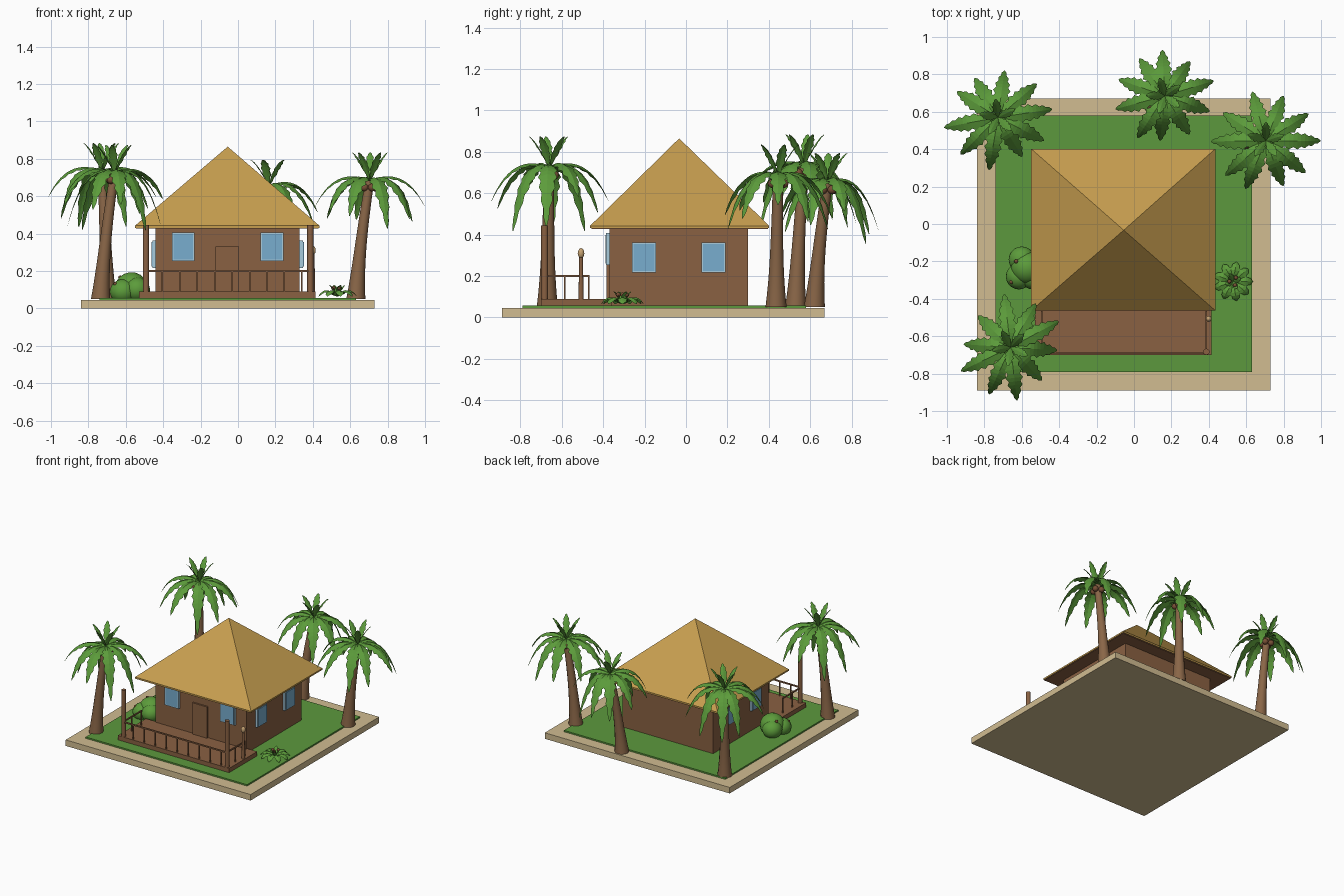
import bpy, bmesh, math, random
from mathutils import Vector

if "Cube" in bpy.data.objects:
    bpy.data.objects.remove(bpy.data.objects["Cube"])
random.seed(4)


def mat(name, r, g, b):
    m = bpy.data.materials.new(name)
    m.diffuse_color = tuple(((c + 0.055) / 1.055) ** 2.4 for c in (r, g, b)) + (1,)
    m.use_nodes = True
    m.node_tree.nodes["Principled BSDF"].inputs["Base Color"].default_value = m.diffuse_color
    return m


SAND = mat("sand", 0.82, 0.74, 0.57)
GRASS = mat("grass green", 0.36, 0.60, 0.24)
WOOD = mat("wood brown", 0.54, 0.38, 0.26)
TRUNK = mat("trunk brown", 0.54, 0.40, 0.28)
THATCH = mat("thatch gold", 0.78, 0.62, 0.31)
GLASS = mat("window blue", 0.47, 0.68, 0.81)
FRAME = mat("frame pale blue", 0.66, 0.80, 0.87)
LEAF = mat("leaf green", 0.36, 0.61, 0.23)
NUT = mat("coconut brown", 0.47, 0.31, 0.21)
LAMP = mat("lamp tan", 0.78, 0.64, 0.45)


def finish(bm, name, m, smooth=None):
    me = bpy.data.meshes.new(name)
    bm.to_mesh(me)
    bm.free()
    ob = bpy.data.objects.new(name, me)
    bpy.context.collection.objects.link(ob)
    me.materials.append(m)
    if smooth:
        bpy.ops.object.select_all(action='DESELECT')
        ob.select_set(True)
        bpy.context.view_layer.objects.active = ob
        bpy.ops.object.shade_smooth_by_angle(angle=math.radians(smooth))
    return ob


def box(name, x0, x1, y0, y1, z0, z1, m):
    bm = bmesh.new()
    bmesh.ops.create_cube(bm, size=1)
    for v in bm.verts:
        v.co = ((x0 + x1) / 2 + v.co.x * (x1 - x0),
                (y0 + y1) / 2 + v.co.y * (y1 - y0),
                (z0 + z1) / 2 + v.co.z * (z1 - z0))
    return finish(bm, name, m)


def ball(name, c, r, m, stretch=(1, 1, 1), sub=2):
    bm = bmesh.new()
    bmesh.ops.create_icosphere(bm, subdivisions=sub, radius=r)
    for v in bm.verts:
        v.co = Vector(c) + Vector([a * s for a, s in zip(v.co, stretch)])
    return finish(bm, name, m, 60)


def tube(name, rings, m, sides=12):
    """Loft of horizontal circles given as (centre, radius)."""
    bm = bmesh.new()
    loops = [[bm.verts.new((c[0] + r * math.cos(2 * math.pi * k / sides),
                            c[1] + r * math.sin(2 * math.pi * k / sides), c[2]))
              for k in range(sides)] for c, r in rings]
    for a, b in zip(loops, loops[1:]):
        for k in range(sides):
            j = (k + 1) % sides
            bm.faces.new((a[k], a[j], b[j], b[k]))
    bm.faces.new(loops[0][::-1])
    bm.faces.new(loops[-1])
    return finish(bm, name, m, 45)


def leaf(bm, c, ang, reach, rise, drop, width, teeth=7):
    """Arched, folded blade with a saw-toothed edge; ends at height -drop."""
    out = Vector((math.cos(ang), math.sin(ang), 0))
    side = Vector((-out.y, out.x, 0))
    n, prev = teeth * 2, None
    for i in range(n + 1):
        t = i / n
        mid = Vector(c) + out * reach * (1.3 * t - 0.3 * t * t)
        mid.z += rise * t - (rise + drop) * t ** 2
        w = width * (0.12 + 0.88 * math.sin(math.pi * min(1, t ** 0.85)))
        w *= 1 if i % 2 else 0.72
        if i == n:
            w = 0.002
        down = Vector((0, 0, -0.35 * w))
        row = [bm.verts.new(p) for p in (mid - side * w + down, mid, mid + side * w + down)]
        if prev:
            for k in (0, 1):
                bm.faces.new((prev[k], row[k], row[k + 1], prev[k + 1]))
        prev = row


# island
box("sand_base", -0.84, 0.73, -0.89, 0.67, 0, 0.046, SAND)
box("lawn", -0.74, 0.63, -0.79, 0.58, 0.04, 0.057, GRASS)

# hut and porch floor
box("hut_walls", -0.44, 0.33, -0.37, 0.30, 0.055, 0.435, WOOD)
box("porch_deck", -0.53, 0.415, -0.70, -0.36, 0.055, 0.09, WOOD)
box("door", -0.12, 0.005, -0.383, -0.37, 0.09, 0.33, WOOD)

# thatched pyramid roof over a flat wooden soffit
box("roof_soffit", -0.545, 0.43, -0.457, 0.397, 0.427, 0.433, WOOD)
bm = bmesh.new()
rim = [(-0.55, -0.463), (0.435, -0.463), (0.435, 0.402), (-0.55, 0.402)]
lo = [bm.verts.new((x, y, 0.431)) for x, y in rim]
hi = [bm.verts.new((x, y, 0.443)) for x, y in rim]
top = bm.verts.new((-0.055, -0.033, 0.865))
bm.faces.new(lo[::-1]).material_index = 1
for k in range(4):
    j = (k + 1) % 4
    bm.faces.new((lo[k], lo[j], hi[j], hi[k]))
    bm.faces.new((hi[k], hi[j], top))
finish(bm, "thatched_roof", THATCH).data.materials.append(WOOD)

# windows: frame plate with a glass pane in front
for x0, x1 in ((-0.352, -0.233), (0.12, 0.243)):
    box("front_window_frame", x0, x1, -0.387, -0.37, 0.253, 0.407, FRAME)
    box("front_window_glass", x0 + .008, x1 - .008, -0.39, -0.38, 0.261, 0.399, GLASS)
for y0, y1 in ((-0.262, -0.145), (0.075, 0.192)):
    for s in (-1, 1):
        xs = sorted((-0.055 + s * 0.38, -0.055 + s * 0.403))
        gs = sorted((-0.055 + s * 0.39, -0.055 + s * 0.407))
        box("side_window_frame", *xs, y0, y1, 0.217, 0.363, FRAME)
        box("side_window_glass", *gs, y0 + .008, y1 - .008, 0.225, 0.355, GLASS)

# porch posts, rails and balusters
for x in (-0.492, 0.387):
    tube("porch_post", [((x, -0.683, 0.06), 0.017), ((x, -0.683, 0.445), 0.017)], WOOD)
    box("side_rail", x - .004, x + .004, -0.69, -0.466, 0.196, 0.206, WOOD)
    for y in (-0.585, -0.47):
        box("side_baluster", x - .004, x + .004, y - .004, y + .004, 0.08, 0.2, WOOD)
box("front_rail", -0.49, 0.385, -0.694, -0.685, 0.196, 0.206, WOOD)
for i in range(9):
    x = -0.406 + i * 0.0935
    box("front_baluster", x - .004, x + .004, -0.694, -0.686, 0.08, 0.2, WOOD)

# torch lamp
tube("lamp_pole", [((0.4, -0.507, 0.06), 0.013), ((0.4, -0.507, 0.29), 0.009)], WOOD)
ball("lamp_head", (0.4, -0.507, 0.31), 0.016, LAMP, (1, 1, 1.6))

# palms: base x, y then crown x, y, z, then heading of first leaf
palms = [(-0.735, -0.67, -0.66, -0.66, 0.725, 0.5),
         (-0.70, 0.53, -0.727, 0.57, 0.735, 0.15),
         (0.11, 0.62, 0.165, 0.685, 0.655, 0.3),
         (0.63, 0.435, 0.705, 0.445, 0.685, 0.0)]
for bx, by, cx, cy, cz, start in palms:
    rings = []
    for i in range(11):
        t = i / 10
        e = 0.6 * t + 0.4 * t * t
        rings.append(((bx + (cx - bx) * e, by + (cy - by) * e, 0.05 + (cz - 0.05) * t),
                      0.024 + 0.010 * (1 - t) + 0.017 * (1 - t) ** 4))
    tube("palm_trunk", rings, TRUNK)
    bm = bmesh.new()
    size = 0.93 if cz < 0.67 else 1.0
    for i in range(10):
        a = start + i * 2 * math.pi / 10 + random.uniform(-0.1, 0.1) * (i > 0)
        d = 0.14 if i in (0, 5) else random.uniform(0.15, 0.32)
        leaf(bm, (cx, cy, cz), a, size * (0.335 - 0.3 * d), 0.16, d, 0.047)
    for i in range(5):
        leaf(bm, (cx, cy, cz), start + 0.3 + i * 2 * math.pi / 5,
             0.10, 0.27, -0.15 * size, 0.026, 5)
    finish(bm, "palm_crown", LEAF)
    for i in range(4):
        a = start + 0.4 + i * math.pi / 2
        ball("coconut", (cx + 0.031 * math.cos(a), cy + 0.031 * math.sin(a), cz - 0.038),
             0.022, NUT)

# round bush of overlapping lumps on the left
for x, y, z, r in ((-0.57, -0.235, 0.11, 0.088), (-0.615, -0.28, 0.09, 0.07),
                   (-0.60, -0.19, 0.1, 0.07), (-0.54, -0.28, 0.1, 0.07)):
    ball("bush_lump", (x, y, z), r, LEAF, (1, 1, 0.95), 3)
for x, y, z in ((-0.63, -0.20, 0.165), (-0.655, -0.31, 0.13)):
    ball("bush_berry", (x, y, z), 0.011, NUT)

# low leafy plant on the right
bm = bmesh.new()
for i in range(9):
    leaf(bm, (0.53, -0.307, 0.065), i * 2 * math.pi / 9, 0.105, 0.13, 0.0, 0.036, 3)
for i in range(4):
    leaf(bm, (0.53, -0.307, 0.065), 0.4 + i * math.pi / 2, 0.045, 0.12, -0.06, 0.018, 3)
finish(bm, "leafy_plant", LEAF)
for dx, dy in ((-0.02, 0.0), (0.015, 0.02), (0.01, -0.02)):
    ball("plant_berry", (0.53 + dx, -0.307 + dy, 0.11), 0.011, NUT)
